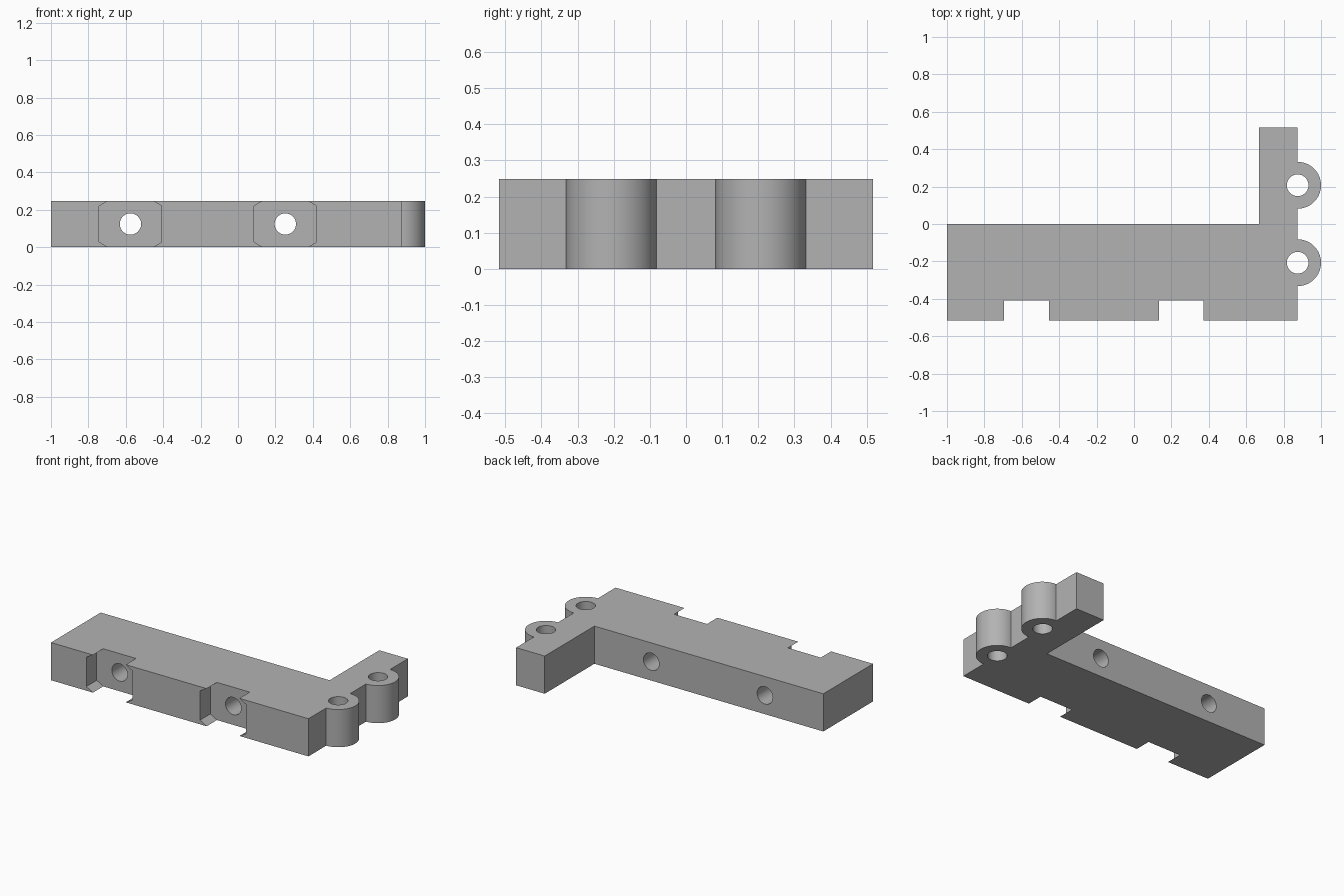
import bpy
import bmesh
import math
from mathutils import Matrix, Vector

if "Cube" in bpy.data.objects:
    bpy.data.objects.remove(bpy.data.objects["Cube"])

HEIGHT = 0.248
FRONT, BACK = -0.517, 0.517
EDGE_X = 0.875            # outer face that carries the lugs
LUG_Y = (-0.207, 0.207)
BOLT_X = (-0.575, 0.253)

grey = bpy.data.materials.new("plain_grey")
grey.use_nodes = True
colour = (0.45, 0.45, 0.45, 1)
grey.diffuse_color = colour
grey.node_tree.nodes["Principled BSDF"].inputs["Base Color"].default_value = colour


def make_object(name, bm):
    bmesh.ops.recalc_face_normals(bm, faces=bm.faces)
    mesh = bpy.data.meshes.new(name)
    bm.to_mesh(mesh)
    bm.free()
    mesh.materials.append(grey)
    obj = bpy.data.objects.new(name, mesh)
    bpy.context.collection.objects.link(obj)
    return obj


def prism(name, outline, height):
    bm = bmesh.new()
    face = bm.faces.new([bm.verts.new((x, y, 0)) for x, y in outline])
    top = bmesh.ops.extrude_face_region(bm, geom=[face])["geom"]
    verts = [v for v in top if isinstance(v, bmesh.types.BMVert)]
    bmesh.ops.translate(bm, vec=(0, 0, height), verts=verts)
    return make_object(name, bm)


def cylinder(name, radius, depth, sides, location, along_y=False):
    bm = bmesh.new()
    turn = Matrix.Rotation(math.pi / 2, 4, "X") if along_y else Matrix()
    # turn the hexagon so that a corner points up
    spin = Matrix.Rotation(math.pi / 2, 4, "Z") if sides == 6 else Matrix()
    bmesh.ops.create_cone(bm, cap_ends=True, segments=sides, radius1=radius,
                          radius2=radius, depth=depth)
    # normalise the first corner onto +x before orienting
    first = max((v.co for v in bm.verts), key=lambda c: c.y + c.z)
    align = Matrix.Rotation(-math.atan2(first.y, first.x), 4, "Z")
    bmesh.ops.transform(bm, verts=bm.verts,
                        matrix=Matrix.Translation(Vector(location)) @ turn @ spin @ align)
    return make_object(name, bm)


def combine(target, other, operation):
    mod = target.modifiers.new(other.name, "BOOLEAN")
    mod.operation = operation
    mod.solver = "EXACT"
    mod.object = other
    bpy.context.view_layer.objects.active = target
    bpy.ops.object.modifier_apply(modifier=mod.name)
    bpy.data.objects.remove(other)


# L-shaped plate
bracket = prism("bracket", [(-1, FRONT), (EDGE_X, FRONT), (EDGE_X, BACK),
                            (0.667, BACK), (0.667, 0), (-1, 0)], HEIGHT)

# Rounded lugs with vertical pin holes
mid = HEIGHT / 2
for y in LUG_Y:
    combine(bracket, cylinder("lug", 0.125, HEIGHT, 64, (EDGE_X, y, mid)), "UNION")
for y in LUG_Y:
    combine(bracket, cylinder("pin_hole", 0.058, 1, 48, (EDGE_X, y, mid)), "DIFFERENCE")

# Hexagonal nut pockets in the front and bolt holes right through
for x in BOLT_X:
    combine(bracket, cylinder("nut_pocket", 0.193, 0.214, 6, (x, FRONT, mid), True), "DIFFERENCE")
    combine(bracket, cylinder("bolt_hole", 0.057, 2, 48, (x, 0, mid), True), "DIFFERENCE")

# Smooth the round walls, keep the machined edges sharp
bpy.ops.object.select_all(action="DESELECT")
bracket.select_set(True)
bpy.context.view_layer.objects.active = bracket
bpy.ops.object.shade_smooth_by_angle(angle=math.radians(25))
